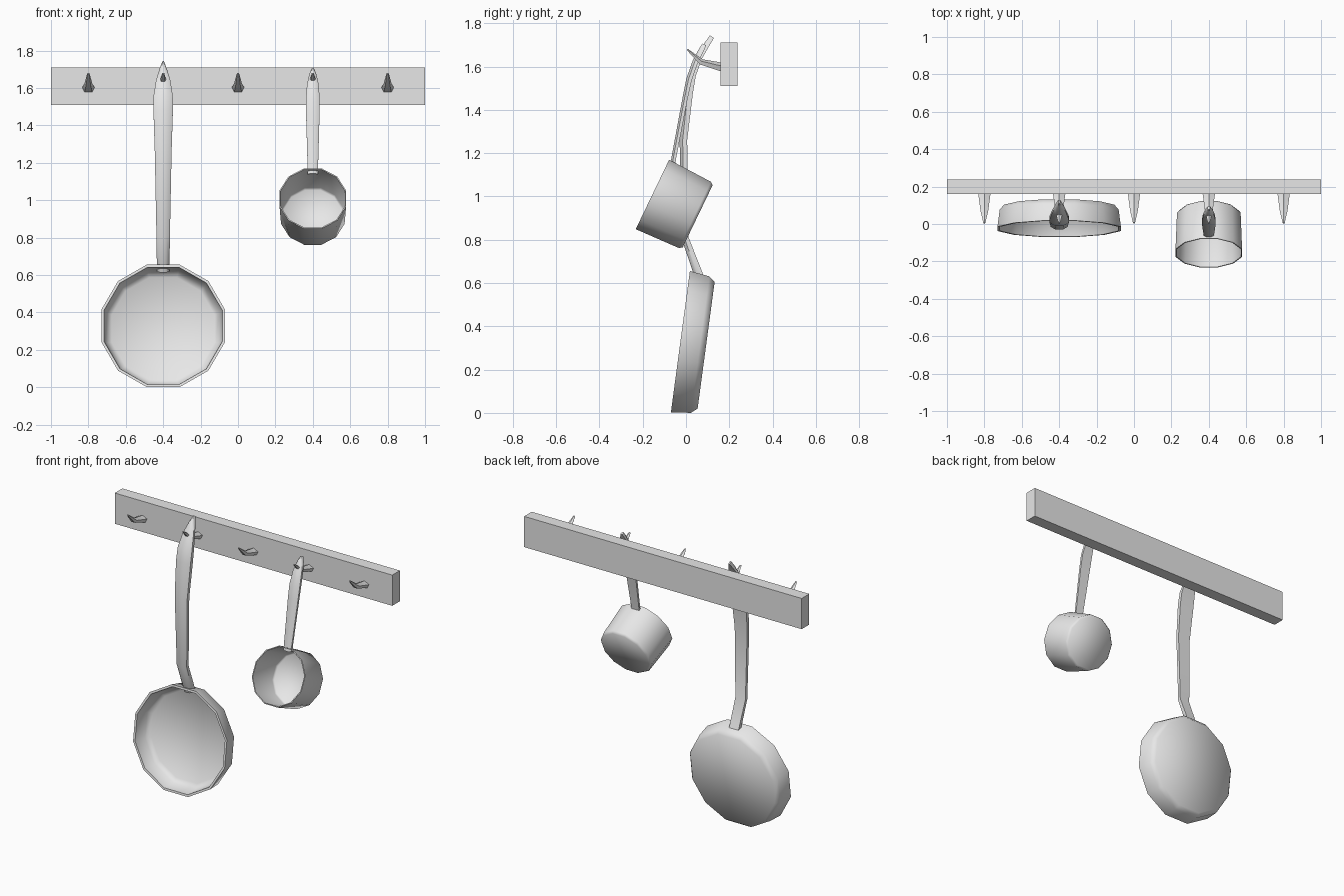
import bpy, bmesh
from math import sin, cos, radians, tau
from mathutils import Vector

if "Cube" in bpy.data.objects:
    bpy.data.objects.remove(bpy.data.objects["Cube"], do_unlink=True)

GREY = (0.8, 0.8, 0.8, 1)
metal = bpy.data.materials.new("light_grey")
metal.use_nodes = True
metal.diffuse_color = GREY
metal.node_tree.nodes["Principled BSDF"].inputs["Base Color"].default_value = GREY


def loft(name, rings, angle):
    """Skin a list of equal-sized rings, cap both ends, smooth below angle."""
    bm = bmesh.new()
    rows = [[bm.verts.new(p) for p in ring] for ring in rings]
    n = len(rows[0])
    for a, b in zip(rows, rows[1:]):
        for i in range(n):
            j = (i + 1) % n
            bm.faces.new((a[i], a[j], b[j], b[i]))
    bm.faces.new(rows[0])
    bm.faces.new(rows[-1])
    bmesh.ops.recalc_face_normals(bm, faces=bm.faces)
    mesh = bpy.data.meshes.new(name)
    bm.to_mesh(mesh)
    bm.free()
    mesh.materials.append(metal)
    ob = bpy.data.objects.new(name, mesh)
    bpy.context.collection.objects.link(ob)
    bpy.ops.object.select_all(action='DESELECT')
    ob.select_set(True)
    bpy.context.view_layer.objects.active = ob
    bpy.ops.object.shade_smooth_by_angle(angle=radians(angle))
    return ob


def vessel(name, centre, tilt, profile):
    """Twelve-sided pot; profile is (apothem, depth) from inner floor to outer base."""
    t = radians(tilt)
    axis = Vector((0, cos(t), -sin(t)))
    up = Vector((0, sin(t), cos(t)))
    side = Vector((1, 0, 0))
    rings = []
    for apothem, depth in profile:
        r = apothem / cos(tau / 24)
        angles = [tau * (i + 0.5) / 12 for i in range(12)]
        rings.append([Vector(centre) + axis * depth + side * r * cos(a) + up * r * sin(a)
                      for a in angles])
    return loft(name, rings, 60)


def handle(name, x, stations):
    """Bar with a flat back and crowned front; stations are (y, z, half width, thickness)."""
    section = [(-1, .5), (1, .5), (1, -.1), (.45, -.5), (-.45, -.5), (-1, -.1)]
    rings = []
    for i, (y, z, w, t) in enumerate(stations):
        before = stations[max(i - 1, 0)]
        after = stations[min(i + 1, len(stations) - 1)]
        d = Vector((0, after[0] - before[0], after[1] - before[1])).normalized()
        back = Vector((0, d.z, -d.y))
        rings.append([Vector((x + u * w, y, z)) + back * v * t for u, v in section])
    return loft(name, rings, 50)


def hook(name, x):
    """Five-sided tapering prong that bends upward."""
    rings = []
    for y, z, rx, rz, lean in [(.165, 1.595, .035, .023, 0), (.07, 1.62, .022, .015, .5),
                               (.006, 1.678, .006, .004, .75)]:
        ring = []
        for i in range(5):
            a = tau * (i / 5 + .25)
            ring.append(Vector((x + rx * cos(a), y + rz * sin(a) * sin(lean),
                                z + rz * sin(a) * cos(lean))))
        rings.append(ring)
    return loft(name, rings, 40)


# Wall rail
loft("wall_rail", [[(x, .16, 1.51), (x, .238, 1.51), (x, .238, 1.71), (x, .16, 1.71)]
                   for x in (-1, 1)], 30)

# Row of hooks
for k in range(5):
    hook(f"hook_{k + 1}", -.8 + .4 * k)

# Frying pan
vessel("frying_pan", (-.4, -.026, .328), 7.65,
       [(.275, .108), (.303, .085), (.316, 0), (.33, 0), (.318, .092), (.295, .12)])
handle("frying_pan_handle", -.4,
       [(.065, .62, .034, .04), (.05, .66, .034, .04), (-.005, .81, .036, .033),
        (-.012, 1.26, .045, .035), (.012, 1.48, .052, .04), (.028, 1.56, .051, .035),
        (.06, 1.64, .038, .028), (.095, 1.70, .02, .026), (.12, 1.738, .005, .022)])

# Saucepan
vessel("saucepan", (.4, -.155, 1.009), 25.7,
       [(.155, .22), (.163, .207), (.172, 0), (.178, 0), (.17, .218), (.159, .232)])
handle("saucepan_handle", .4,
       [(-.062, 1.14, .028, .022), (-.056, 1.18, .028, .022), (-.003, 1.46, .036, .024),
        (.014, 1.54, .037, .026), (.042, 1.62, .031, .026), (.07, 1.675, .018, .024),
        (.085, 1.702, .007, .02)])
